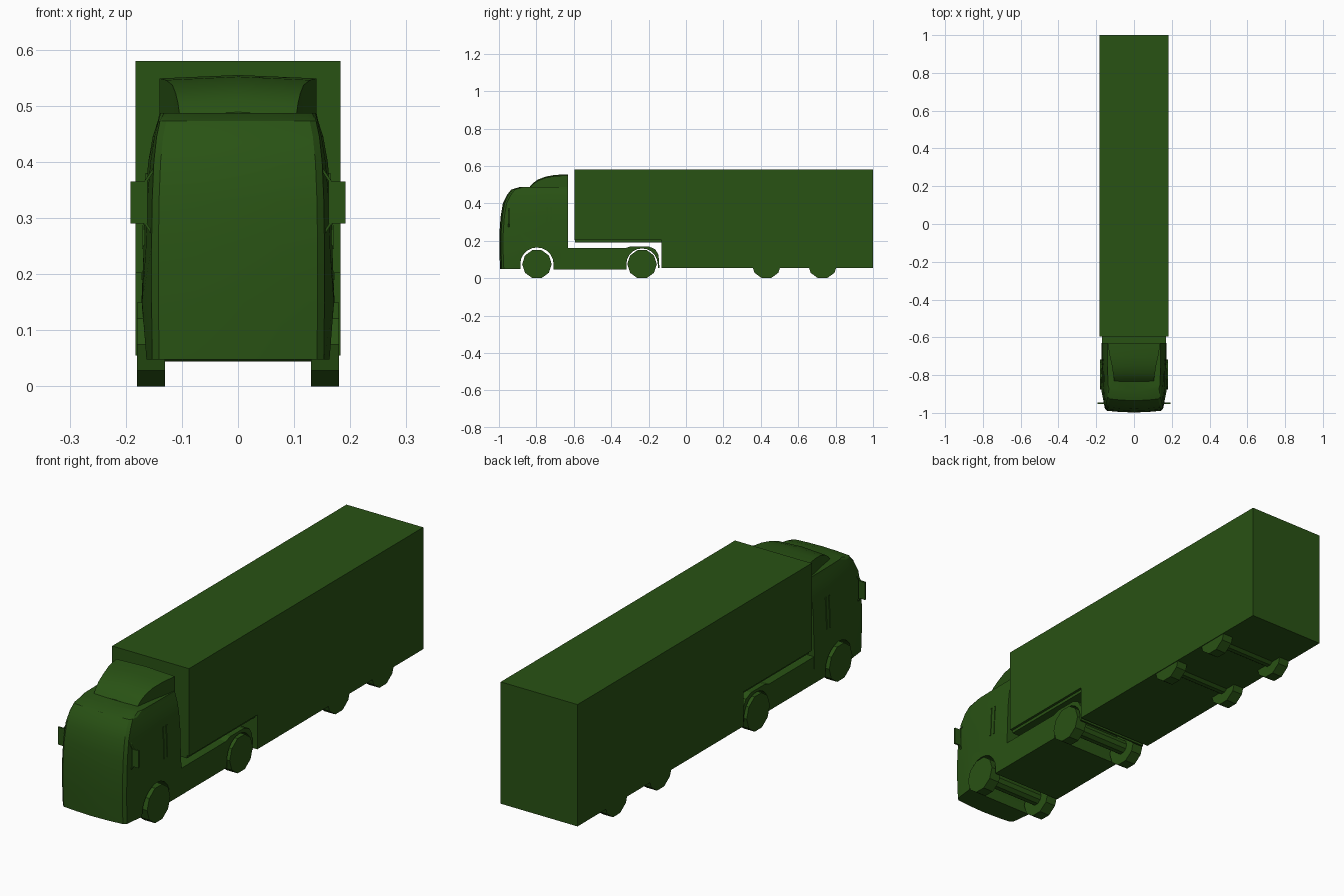
import bpy, bmesh
from math import sin, cos, radians

if "Cube" in bpy.data.objects:
    bpy.data.objects.remove(bpy.data.objects["Cube"])

green = bpy.data.materials.new("dark_green")
green.diffuse_color = (0.022, 0.085, 0.007, 1)
green.use_nodes = True
green.node_tree.nodes["Principled BSDF"].inputs["Base Color"].default_value = green.diffuse_color


def finish(name, bm):
    bmesh.ops.recalc_face_normals(bm, faces=bm.faces)
    mesh = bpy.data.meshes.new(name)
    bm.to_mesh(mesh)
    bm.free()
    mesh.materials.append(green)
    ob = bpy.data.objects.new(name, mesh)
    bpy.context.collection.objects.link(ob)
    return ob


def loft(name, rings):
    """Closed rings of points, bridged with quads and capped at both ends."""
    bm = bmesh.new()
    loops = [[bm.verts.new(p) for p in ring] for ring in rings]
    n = len(loops[0])
    for a, b in zip(loops, loops[1:]):
        for i in range(n):
            j = (i + 1) % n
            bm.faces.new((a[i], a[j], b[j], b[i]))
    bm.faces.new(loops[0])
    bm.faces.new(loops[-1])
    return finish(name, bm)


def prism(name, profile, x0, x1):
    """Side profile (y, z) extruded across x."""
    return loft(name, [[(x, y, z) for y, z in profile] for x in (x0, x1)])


def arc(cy, cz, r, a0, a1, n):
    angles = [radians(a0 + (a1 - a0) * i / n) for i in range(n + 1)]
    return [(cy + r * cos(a), cz + r * sin(a)) for a in angles]


def smooth(ob, angle):
    bpy.ops.object.select_all(action='DESELECT')
    ob.select_set(True)
    bpy.context.view_layer.objects.active = ob
    bpy.ops.object.shade_smooth_by_angle(angle=radians(angle))


# Trailer box with raised nose, and the coupling plate under the nose
prism("trailer_box", [(-0.595, 0.203), (-0.595, 0.58), (1, 0.58), (1, 0.055),
                      (-0.13, 0.055), (-0.13, 0.203)], -0.183, 0.183)
prism("coupling_plate", [(-0.593, 0.19), (-0.593, 0.203), (-0.13, 0.203),
                         (-0.13, 0.19)], -0.172, 0.172)

# Cab: horizontal rings of z, front y, half widths at front, side and back
cab_rows = [(0.048, -0.994, 0.153, 0.163, 0.168),
            (0.150, -0.998, 0.154, 0.171, 0.172),
            (0.250, -0.997, 0.154, 0.164, 0.168),
            (0.330, -0.991, 0.153, 0.162, 0.166),
            (0.400, -0.979, 0.150, 0.156, 0.160),
            (0.445, -0.957, 0.145, 0.149, 0.152),
            (0.473, -0.935, 0.139, 0.142, 0.143),
            (0.487, -0.890, 0.132, 0.138, 0.140)]
rings = []
for z, fy, wf, ws, wb in cab_rows:
    half = [(wf * 0.5, fy + 0.003), (wf * 0.92, fy + 0.009), (wf, fy + 0.02),
            (ws, max(-0.89, fy + 0.04)), (wb, -0.75), (wb, -0.63)]
    rings.append([(0, fy, z)] + [(x, y, z) for x, y in half]
                 + [(-x, y, z) for x, y in reversed(half)])
cab = loft("cab", rings)

# Front wheel arch cut through the cab
cutter = prism("arch_cutter", arc(-0.797, 0.075, 0.089, 0, 180, 10)
               + [(-0.886, -0.05), (-0.708, -0.05)], -0.3, 0.3)
cut = cab.modifiers.new("arch", 'BOOLEAN')
cut.operation, cut.solver, cut.object = 'DIFFERENCE', 'EXACT', cutter
bpy.context.view_layer.objects.active = cab
bpy.ops.object.modifier_apply(modifier="arch")
bpy.data.objects.remove(cutter)
smooth(cab, 28)

# Roof fairing, lofted front to back
fairing = []
for y, w, z in [(-0.835, 0.104, 0.489), (-0.815, 0.107, 0.511), (-0.79, 0.111, 0.528),
                (-0.75, 0.117, 0.543), (-0.70, 0.128, 0.552), (-0.63, 0.140, 0.555)]:
    fairing.append([(-w, y, 0.48), (-w, y, z - 0.006), (0, y, z),
                    (w, y, z - 0.006), (w, y, 0.48)])
smooth(loft("roof_fairing", fairing), 28)

# Chassis with the rear mudguard as one side profile
prism("chassis", [(-0.708, 0.045), (-0.708, 0.16), (-0.325, 0.16), (-0.295, 0.17),
                  (-0.2, 0.17), (-0.165, 0.155), (-0.147, 0.125), (-0.142, 0.055)]
      + [(-0.15, 0.055)] + arc(-0.235, 0.075, 0.084, 0, 180, 10)
      + [(-0.319, 0.045)], -0.17, 0.17)

# Ten-sided wheels with flat bottoms, and axles
for axle, y in [("front", -0.797), ("drive", -0.235),
                ("trailer_front", 0.43), ("trailer_rear", 0.73)]:
    rim = arc(y, 0.075, 0.0789, -72, 252, 9)
    for side, s in [("right", 1), ("left", -1)]:
        prism(f"{axle}_wheel_{side}", rim, s * 0.13, s * 0.18)
    prism(axle + "_axle", arc(y, 0.075, 0.032, -72, 252, 9), -0.135, 0.135)

# Mirrors with arms, and vertical vents behind the doors
for side, s in [("right", 1), ("left", -1)]:
    prism("mirror_" + side, [(-0.953, 0.29), (-0.953, 0.365), (-0.945, 0.365),
                             (-0.945, 0.29)], s * 0.161, s * 0.192)
    for part, z0, z1 in [("upper", 0.39, 0.36), ("lower", 0.265, 0.295)]:
        loft(f"mirror_arm_{part}_{side}",
             [[(s * x, -0.953, z - 0.004), (s * x, -0.945, z - 0.004),
               (s * x, -0.945, z + 0.004), (s * x, -0.953, z + 0.004)]
              for x, z in [(0.148, z0), (0.168, z1)]])
    for i, y in enumerate((-0.742, -0.72)):
        loft(f"vent_{i + 1}_{side}",
             [[(s * (w - 0.01), y - 0.004, z), (s * w, y - 0.004, z),
               (s * w, y + 0.004, z), (s * (w - 0.01), y + 0.004, z)]
              for w, z in [(0.171, 0.245), (0.1685, 0.33), (0.165, 0.38)]])
